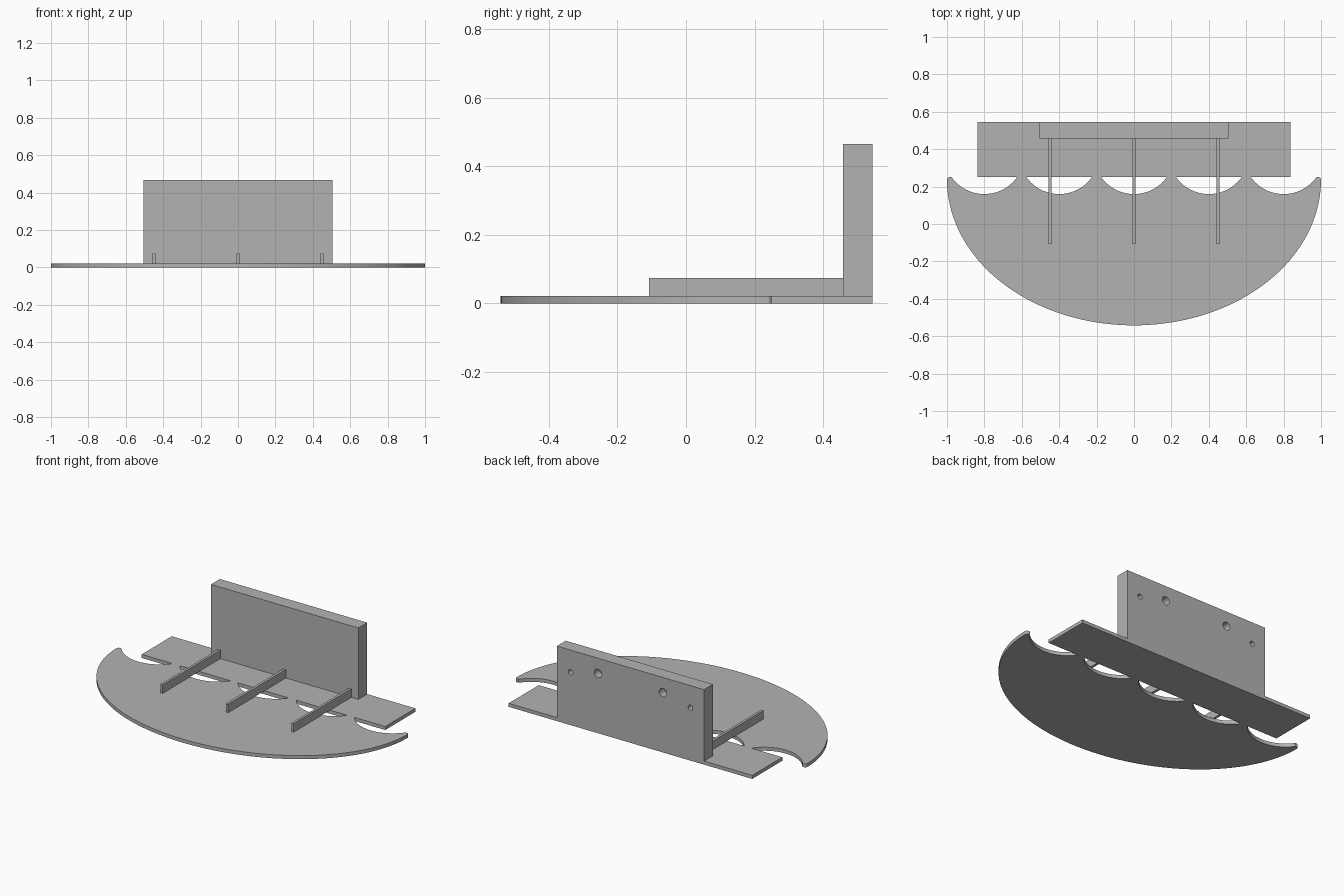
import bpy
import bmesh
from math import sin, cos, pi, asin, radians
from mathutils import Matrix, Vector

cube = bpy.data.objects.get("Cube")
if cube:
    bpy.data.objects.remove(cube, do_unlink=True)

GREY = (0.45, 0.45, 0.45, 1.0)
grey = bpy.data.materials.new("plain grey")
grey.use_nodes = True
grey.diffuse_color = GREY
grey.node_tree.nodes["Principled BSDF"].inputs["Base Color"].default_value = GREY

THICK = 0.022     # base plate thickness
JOIN = 0.25       # y where the shelf meets the mounting strip
BACK = 0.545      # y of the rear face


def finish(name, bm):
    bmesh.ops.recalc_face_normals(bm, faces=bm.faces)
    mesh = bpy.data.meshes.new(name)
    bm.to_mesh(mesh)
    bm.free()
    mesh.materials.append(grey)
    obj = bpy.data.objects.new(name, mesh)
    bpy.context.collection.objects.link(obj)
    return obj


def smooth(obj):
    bpy.ops.object.select_all(action="DESELECT")
    obj.select_set(True)
    bpy.context.view_layer.objects.active = obj
    bpy.ops.object.shade_smooth_by_angle(angle=radians(30))


def box(name, low, high):
    low, high = Vector(low), Vector(high)
    bm = bmesh.new()
    place = Matrix.Translation((low + high) / 2) @ Matrix.Diagonal((*(high - low), 1))
    bmesh.ops.create_cube(bm, size=1, matrix=place)
    return finish(name, bm)


def plate(name, outline, height):
    bm = bmesh.new()
    face = bm.faces.new([bm.verts.new((x, y, 0)) for x, y in outline])
    side = bmesh.ops.extrude_face_region(bm, geom=[face])["geom"]
    bmesh.ops.translate(bm, vec=(0, 0, height),
                        verts=[v for v in side if isinstance(v, bmesh.types.BMVert)])
    return finish(name, bm)


# Half-oval shelf with scalloped rear edge and rounded tips
tip_y, tip_r = JOIN - 0.012, 0.012
outline = []
for i in range(97):
    a = pi + pi * i / 96
    outline.append((cos(a), tip_y + (tip_y + 0.542) * sin(a)))
right_tip = [(1 - tip_r + tip_r * cos(pi * i / 8), tip_y + tip_r * sin(pi * i / 8))
             for i in range(1, 5)]
outline += right_tip
half, depth = 0.175, 0.09
radius = (half ** 2 + depth ** 2) / (2 * depth)
sweep = asin(half / radius)
for k in (2, 1, 0, -1, -2):
    for i in range(25):
        a = sweep - 2 * sweep * i / 24
        outline.append((0.4 * k + radius * sin(a),
                        JOIN - depth + radius * (1 - cos(a))))
outline += [(-x, y) for x, y in reversed(right_tip)]
smooth(plate("scalloped_shelf", outline, THICK))

# Mounting strip under the back board
box("mounting_strip", (-0.837, JOIN, 0), (0.837, BACK, THICK))

# Upright back board with blind screw holes in its rear face
board = box("back_board", (-0.506, 0.458, THICK), (0.506, BACK, 0.466))
bm = bmesh.new()
for x, z, r in ((0.412, 0.328, 0.016), (0.223, 0.372, 0.026)):
    for s in (-1, 1):
        place = Matrix.Translation((s * x, BACK, z)) @ Matrix.Rotation(pi / 2, 4, "X")
        bmesh.ops.create_cone(bm, cap_ends=True, segments=32, radius1=r, radius2=r,
                              depth=0.1, matrix=place)
cutter = finish("hole_cutter", bm)
cutter.hide_render = True
cut = board.modifiers.new("screw holes", "BOOLEAN")
cut.operation = "DIFFERENCE"
cut.solver = "EXACT"
cut.object = cutter
bpy.context.view_layer.objects.active = board
bpy.ops.object.modifier_apply(modifier=cut.name)
bpy.data.objects.remove(cutter, do_unlink=True)
smooth(board)

# Three thin ribs running forward from the board
for name, x in (("right_rib", -0.45), ("middle_rib", 0), ("left_rib", 0.45)):
    box(name, (x - 0.008, -0.108, THICK), (x + 0.008, 0.458, 0.075))
